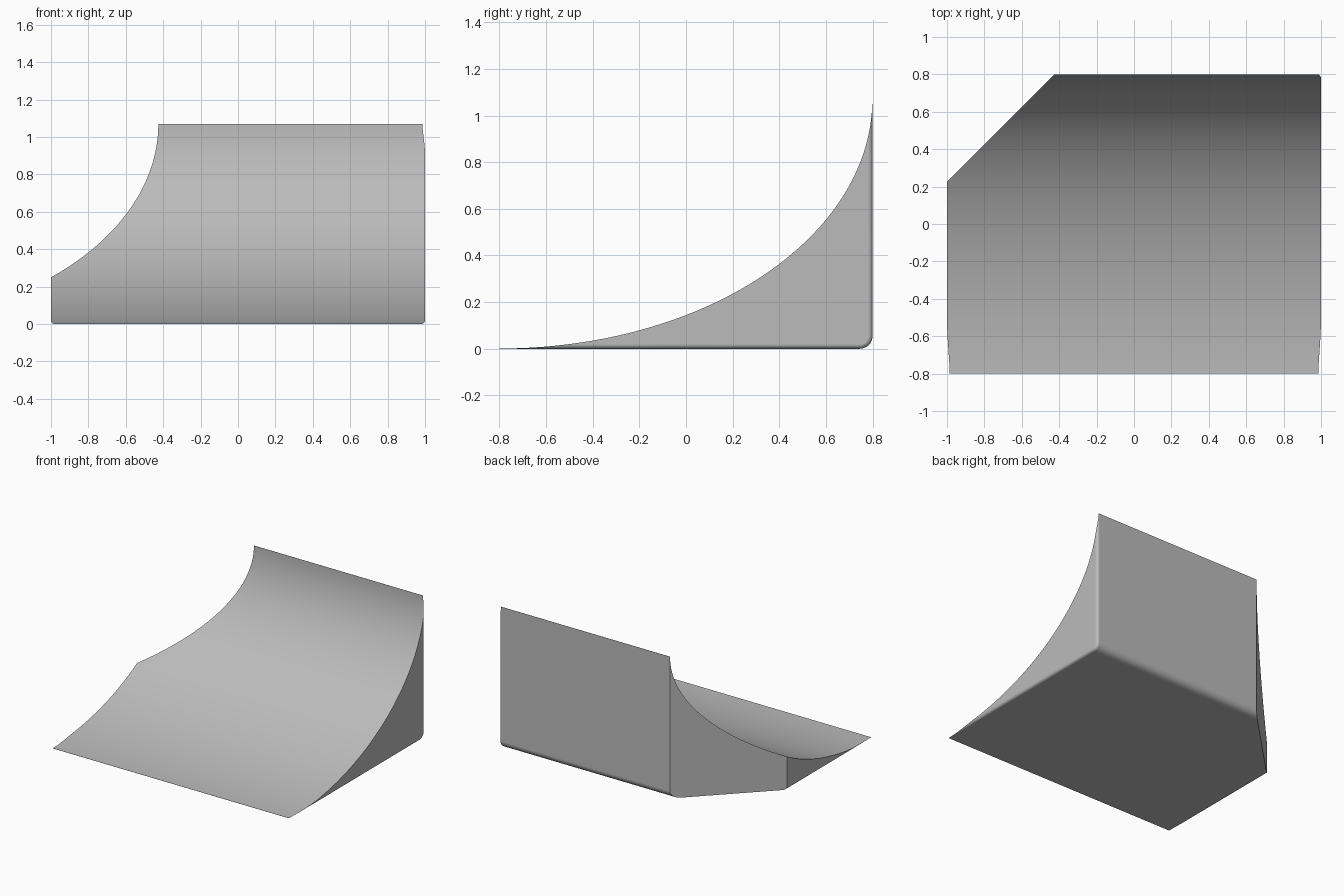
import bpy, bmesh, math
from mathutils import Vector

cube = bpy.data.objects.get("Cube")
if cube:
    bpy.data.objects.remove(cube, do_unlink=True)

HALF_X, HALF_Y, HEIGHT = 1.0, 0.8, 1.07
BACK_ROUND, SIDE_ROUND = 0.055, 0.02

grey = bpy.data.materials.new("plain grey")
grey.use_nodes = True
grey.diffuse_color = (0.5, 0.5, 0.5, 1)
grey.node_tree.nodes["Principled BSDF"].inputs["Base Color"].default_value = (0.5, 0.5, 0.5, 1)


def extrude_profile(points, half_width):
    """Solid made by sweeping a (y, z) profile along x."""
    bm = bmesh.new()
    face = bm.faces.new([bm.verts.new((-half_width, y, z)) for y, z in points])
    swept = bmesh.ops.extrude_face_region(bm, geom=[face])["geom"]
    moved = [g for g in swept if isinstance(g, bmesh.types.BMVert)]
    bmesh.ops.translate(bm, verts=moved, vec=(2 * half_width, 0, 0))
    bmesh.ops.recalc_face_normals(bm, faces=bm.faces[:])
    return bm


def to_object(bm, name):
    mesh = bpy.data.meshes.new(name)
    bm.to_mesh(mesh)
    bm.free()
    mesh.materials.append(grey)
    obj = bpy.data.objects.new(name, mesh)
    bpy.context.collection.objects.link(obj)
    return obj


# Block with a rounded lower back edge, oversized to the front and top
block = [(-1.2, 1.4), (-1.2, 0)]
for i in range(9):
    a = math.pi / 2 * i / 8
    block.append((HALF_Y - BACK_ROUND + BACK_ROUND * math.sin(a),
                  BACK_ROUND - BACK_ROUND * math.cos(a)))
block.append((HALF_Y, 1.4))
bm = extrude_profile(block, HALF_X)

# Soften the bottom and back edges of both sides
rim = []
for e in bm.edges:
    p, q = e.verts[0].co, e.verts[1].co
    mid = (p + q) / 2
    if abs(p.x - q.x) < 0.01 and mid.y > -1.1 and mid.z < 1.3:
        rim.append(e)
bmesh.ops.bevel(bm, geom=rim, offset=SIDE_ROUND, offset_type='OFFSET',
                segments=5, profile=0.5, affect='EDGES')

# Diagonal cut across the back right corner
cut = bmesh.ops.bisect_plane(bm, geom=bm.verts[:] + bm.edges[:] + bm.faces[:],
                             plane_co=Vector((-1, 0.225, 0)),
                             plane_no=Vector((-1, 1, 0)), clear_outer=True)
open_edges = [g for g in cut["geom_cut"] if isinstance(g, bmesh.types.BMEdge)]
bmesh.ops.holes_fill(bm, edges=open_edges)
bmesh.ops.recalc_face_normals(bm, faces=bm.faces[:])
ramp = to_object(bm, "curved_ramp")

# Elliptical hollow that forms the riding surface
hollow = [(-2, 2), (-2, -0.2), (-HALF_Y, -0.2)]
for i in range(65):
    a = math.pi / 2 * i / 64
    hollow.append((-HALF_Y + (2 * HALF_Y - 0.001) * math.sin(a),
                   HEIGHT - (HEIGHT - 0.001) * math.cos(a)))
hollow += [(1.2, HEIGHT), (1.2, 2)]
cutter = to_object(extrude_profile(hollow, 1.3), "hollow_cutter")
cutter.hide_render = True

bpy.ops.object.select_all(action='DESELECT')
ramp.select_set(True)
bpy.context.view_layer.objects.active = ramp
boolean = ramp.modifiers.new("hollow", 'BOOLEAN')
boolean.operation = 'DIFFERENCE'
boolean.solver = 'EXACT'
boolean.object = cutter
bpy.ops.object.modifier_apply(modifier=boolean.name)
bpy.data.objects.remove(cutter, do_unlink=True)

# Smooth curves, crisp corners
bpy.ops.object.shade_smooth_by_angle(angle=math.radians(30))
weighted = ramp.modifiers.new("flat sides", 'WEIGHTED_NORMAL')
weighted.keep_sharp = True
